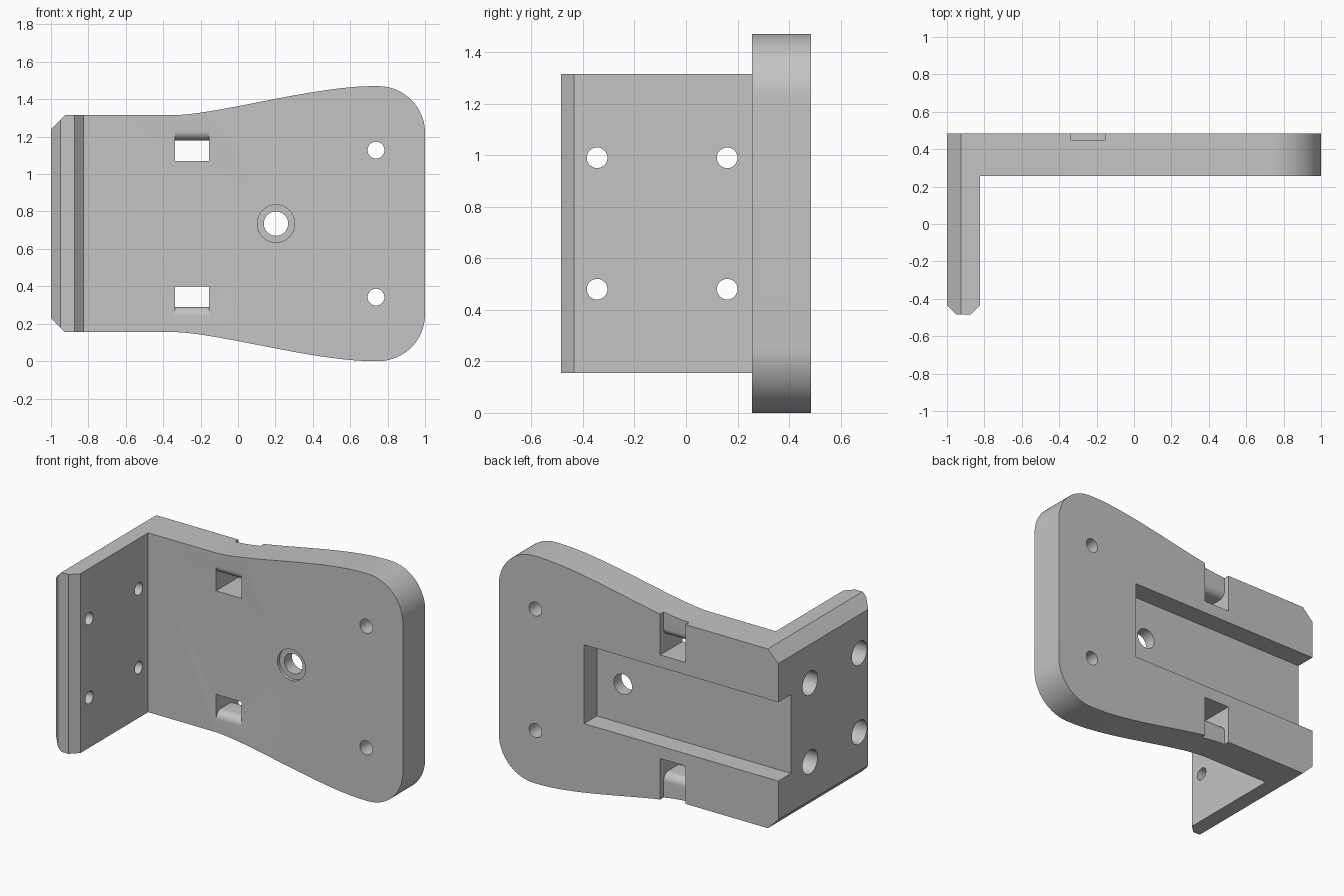
import bpy, bmesh, math
from mathutils import Vector

cube = bpy.data.objects.get("Cube")
if cube:
    bpy.data.objects.remove(cube, do_unlink=True)

MID = 0.735            # height of the symmetry plane
BACK, FRONT = 0.485, 0.257   # faces of the main plate
FLAT = 0.58            # half height of the straight end

grey = bpy.data.materials.new("light_grey")
grey.use_nodes = True
grey.diffuse_color = (0.55, 0.55, 0.55, 1)
grey.node_tree.nodes["Principled BSDF"].inputs["Base Color"].default_value = grey.diffuse_color


def prism(name, pts, axis, lo, hi):
    """Extrude a 2D outline along one axis; points use the other two axes in order."""
    def place(p, d):
        c = list(p)
        c.insert("xyz".index(axis), d)
        return Vector(c)
    bm = bmesh.new()
    face = bm.faces.new([bm.verts.new(place(p, lo)) for p in pts])
    ext = bmesh.ops.extrude_face_region(bm, geom=[face])
    moved = [g for g in ext["geom"] if isinstance(g, bmesh.types.BMVert)]
    bmesh.ops.translate(bm, verts=moved, vec=place((0, 0), hi - lo))
    bmesh.ops.recalc_face_normals(bm, faces=bm.faces)
    mesh = bpy.data.meshes.new(name)
    bm.to_mesh(mesh)
    bm.free()
    mesh.materials.append(grey)
    ob = bpy.data.objects.new(name, mesh)
    bpy.context.collection.objects.link(ob)
    return ob


def arc(cx, cy, r, a0, a1, n):
    steps = [math.radians(a0 + (a1 - a0) * i / n) for i in range(n + 1)]
    return [(cx + r * math.cos(a), cy + r * math.sin(a)) for a in steps]


def circle(cx, cy, r):
    return arc(cx, cy, r, 0, 360, 48)[:-1]


def box(x0, x1, y0, y1):
    return [(x0, y0), (x1, y0), (x1, y1), (x0, y1)]


def combine(target, tool, operation="DIFFERENCE"):
    mod = target.modifiers.new(tool.name, "BOOLEAN")
    mod.operation, mod.solver, mod.object = operation, "EXACT", tool
    bpy.context.view_layer.objects.active = target
    bpy.ops.object.modifier_apply(modifier=mod.name)
    bpy.data.objects.remove(tool, do_unlink=True)


# Angle profile seen from above, with a chamfered flange tip
bracket = prism("angle_bracket", [
    (-1, BACK), (-1, -0.435), (-0.95, -0.485), (-0.873, -0.485),
    (-0.823, -0.435), (-0.823, FRONT), (1, FRONT), (1, BACK)], "z", -0.1, 1.6)

# Flared side outline: chamfer, straight part, S-curve and rounded corner
start, h1, h2, end = (Vector(p) for p in
                      ((-0.35, FLAT), (-0.12, FLAT), (0.4, MID), (0.72, MID)))
upper = [(-1, FLAT - 0.075), (-0.925, FLAT)]
for i in range(25):
    t = i / 24
    s = 1 - t
    upper.append(tuple(s**3 * start + 3*s*s*t * h1 + 3*s*t*t * h2 + t**3 * end))
upper += arc(0.75, MID - 0.25, 0.25, 90, 0, 20)
outline = [(x, MID + h) for x, h in upper] + [(x, MID - h) for x, h in reversed(upper)]
combine(bracket, prism("outline_tool", outline, "y", -1, 1), "INTERSECT")

# Channel in the back, open at the flange
combine(bracket, prism("channel_tool", box(-1.2, 0.39, MID - 0.255, MID + 0.255),
                       "y", 0.355, 0.6))

# Strap slots that wrap around a rounded bar to a notch in the edge
slot = [(0.1, 0.335), (0.6, 0.335), (0.6, 0.8), (0.45, 0.8)]
slot += arc(0.40, 0.495, 0.05, 0, -90, 10)
slot += arc(FRONT + 0.05, 0.495, 0.05, -90, -180, 10)
slot.append((0.1, 0.495))
for side in (1, -1):
    combine(bracket, prism("slot_tool", [(y, MID + side * h) for y, h in slot],
                           "x", -0.337, -0.155))

# Plate holes and the shallow recess around the centre hole
for x, z, r, depth in ((0.738, MID + 0.393, 0.045, 1), (0.738, MID - 0.393, 0.045, 1),
                       (0.203, MID, 0.065, 1), (0.203, MID, 0.1, FRONT + 0.02)):
    combine(bracket, prism("plate_hole_tool", circle(x, z, r), "y", 0, depth))

# Counterbored flange holes
for y in (-0.345, 0.16):
    for z in (MID - 0.255, MID + 0.255):
        combine(bracket, prism("bolt_hole_tool", circle(y, z, 0.04), "x", -1.2, -0.6))
        combine(bracket, prism("counterbore_tool", circle(y, z, 0.077), "x", -1.2, -0.9))

bpy.ops.object.select_all(action="DESELECT")
bracket.select_set(True)
bpy.context.view_layer.objects.active = bracket
bpy.ops.object.shade_smooth_by_angle(angle=math.radians(30))
